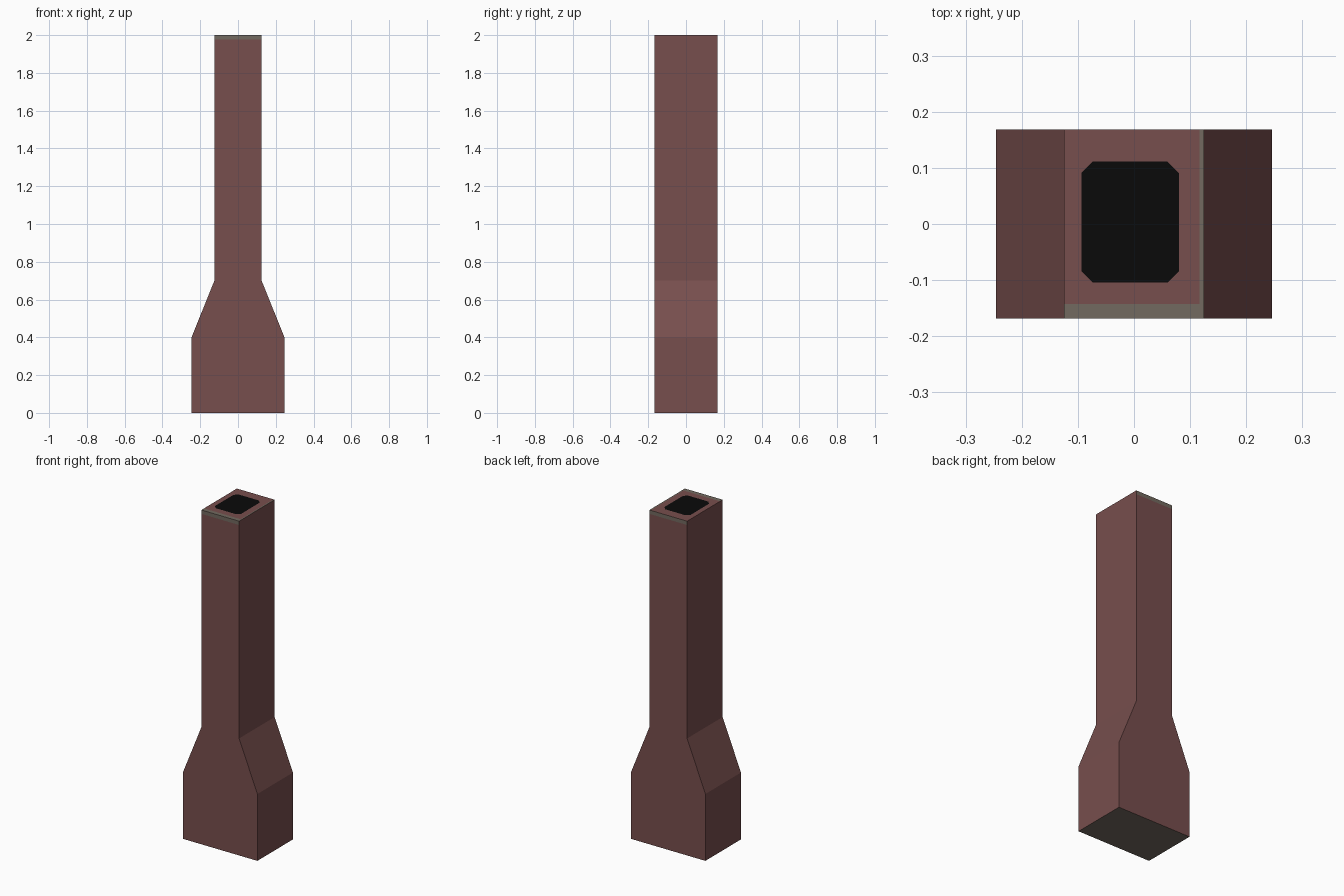
import bpy, bmesh
from mathutils import Vector

if "Cube" in bpy.data.objects:
    bpy.data.objects.remove(bpy.data.objects["Cube"])


def material(name, rgb):
    m = bpy.data.materials.new(name)
    m.diffuse_color = (*rgb, 1)
    m.use_nodes = True
    m.node_tree.nodes["Principled BSDF"].inputs["Base Color"].default_value = m.diffuse_color
    return m


BRICK, STONE, SOOT = 0, 1, 2
mats = [material("brick red", (0.185, 0.077, 0.075)),
        material("stone grey", (0.17, 0.142, 0.115)),
        material("soot black", (0.003, 0.003, 0.003))]

DEPTH = 0.168
half_profile = [(0.246, 0), (0.246, 0.4), (0.125, 0.7), (0.125, 2.0)]
profile = half_profile + [(-x, z) for x, z in reversed(half_profile)]

# Chimney body: stepped profile extruded front to back
bm = bmesh.new()
face = bm.faces.new([bm.verts.new((x, -DEPTH, z)) for x, z in profile])
ext = bmesh.ops.extrude_face_region(bm, geom=[face])
bmesh.ops.translate(bm, vec=(0, 2 * DEPTH, 0),
                    verts=[v for v in ext["geom"] if isinstance(v, bmesh.types.BMVert)])
bmesh.ops.recalc_face_normals(bm, faces=bm.faces)


def cut(co, no, rule):
    faces = [f for f in bm.faces if rule(f)]
    edges = {e for f in faces for e in f.edges}
    verts = {v for f in faces for v in f.verts}
    bmesh.ops.bisect_plane(bm, geom=list(verts) + list(edges) + faces,
                           plane_co=co, plane_no=no, dist=1e-6)


def is_top(f):
    return f.calc_center_median().z > 1.999


# Flat walls are split where the profile bends and below the stone rim
for z in (0.4, 0.7, 1.977):
    cut((0, 0, z), (0, 0, 1), lambda f: True)

# Stone edging on the right and front of the top
RIM_X, RIM_Y = 0.117, -0.143
cut((RIM_X, 0, 0), (1, 0, 0), is_top)
cut((0, RIM_Y, 0), (0, 1, 0), is_top)

# Flue opening: painted dark patch with clipped corners
x0, x1, y0, y1, c = -0.094, 0.08, -0.104, 0.111, 0.02
planes = [((x0, 0, 0), (-1, 0, 0)), ((x1, 0, 0), (1, 0, 0)),
          ((0, y0, 0), (0, -1, 0)), ((0, y1, 0), (0, 1, 0))]
for x, sx in ((x0, -1), (x1, 1)):
    for y, sy in ((y0, -1), (y1, 1)):
        planes.append(((x - sx * c, y, 0), (sx, sy, 0)))
for co, no in planes:
    cut(co, no, is_top)

# Colours by height and direction
for f in bm.faces:
    p = f.calc_center_median()
    f.normal_update()
    if is_top(f):
        if all((p - Vector(co)).dot(Vector(no)) < 0 for co, no in planes):
            f.material_index = SOOT
        elif p.x > RIM_X or p.y < RIM_Y:
            f.material_index = STONE
    elif f.normal.z < -0.9 or (abs(f.normal.y) > 0.9 and p.z > 1.977):
        f.material_index = STONE

mesh = bpy.data.meshes.new("chimney_stack")
bm.to_mesh(mesh)
bm.free()
for m in mats:
    mesh.materials.append(m)
bpy.context.collection.objects.link(bpy.data.objects.new("chimney_stack", mesh))
